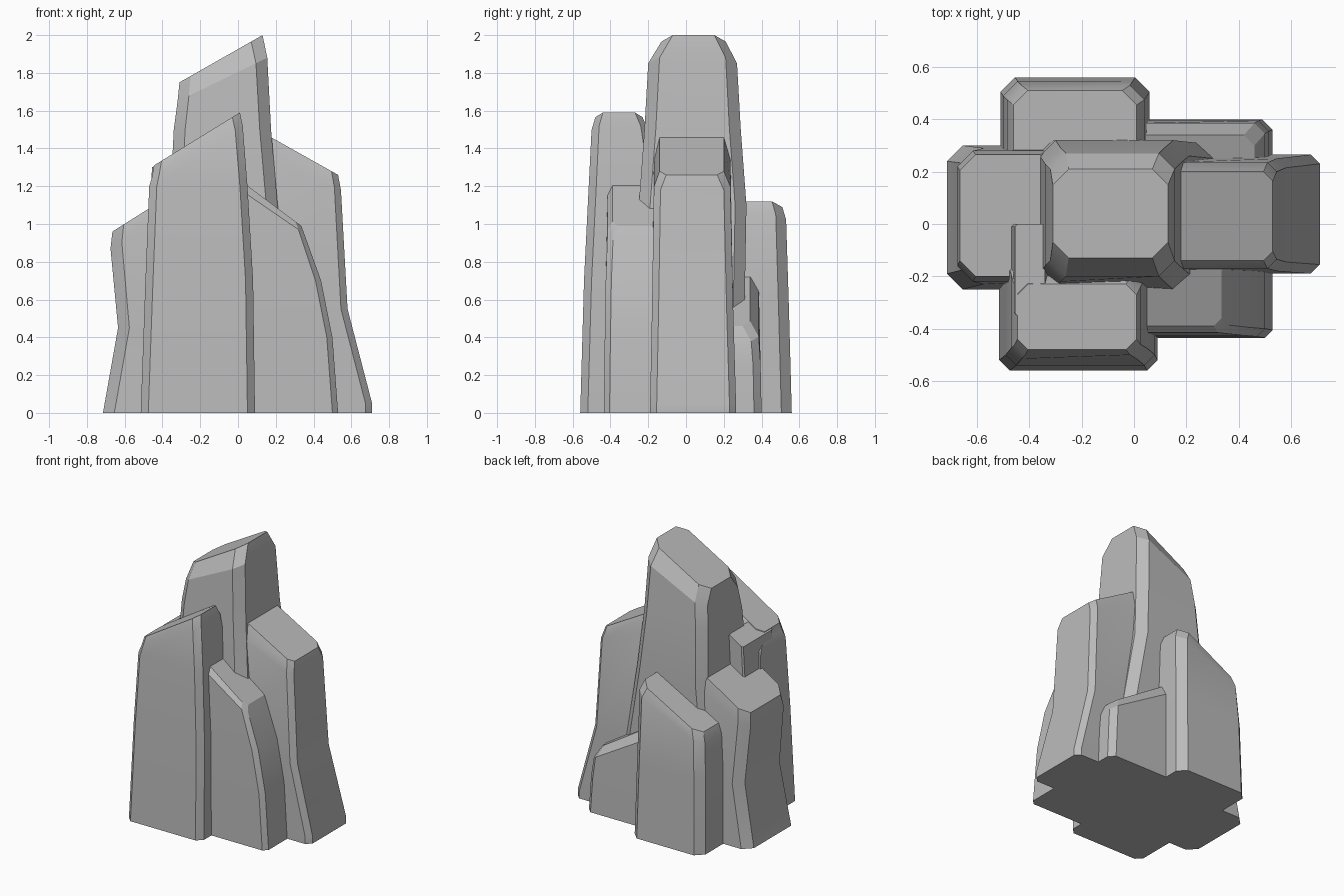
import bpy
import bmesh
import math

cube = bpy.data.objects.get("Cube")
if cube:
    bpy.data.objects.remove(cube, do_unlink=True)

stone = bpy.data.materials.new("grey_stone")
stone.use_nodes = True
colour = (0.5, 0.5, 0.5, 1)
stone.diffuse_color = colour
stone.node_tree.nodes["Principled BSDF"].inputs["Base Color"].default_value = colour


def ring_points(z_left, z_right, x0, x1, y0, y1, cut):
    """Rectangle with cut corners, tilted from its left edge to its right edge."""
    outline = [(x0 + cut, y0), (x1 - cut, y0), (x1, y0 + cut), (x1, y1 - cut),
               (x1 - cut, y1), (x0 + cut, y1), (x0, y1 - cut), (x0, y0 + cut)]
    slope = (z_right - z_left) / (x1 - x0)
    return [(x, y, z_left + slope * (x - x0)) for x, y in outline]


def column(name, cut, *rings):
    """Loft a faceted stone column through a stack of rings."""
    bm = bmesh.new()
    loops = [[bm.verts.new(p) for p in ring_points(*ring, cut)] for ring in rings]
    for low, high in zip(loops, loops[1:]):
        for i in range(len(low)):
            j = (i + 1) % len(low)
            bm.faces.new((low[i], low[j], high[j], high[i]))
    bm.faces.new(loops[0][::-1])
    bm.faces.new(loops[-1])
    bmesh.ops.recalc_face_normals(bm, faces=bm.faces)
    mesh = bpy.data.meshes.new(name)
    bm.to_mesh(mesh)
    bm.free()
    mesh.materials.append(stone)
    obj = bpy.data.objects.new(name, mesh)
    bpy.context.collection.objects.link(obj)
    bpy.ops.object.select_all(action="DESELECT")
    obj.select_set(True)
    bpy.context.view_layer.objects.active = obj
    bpy.ops.object.shade_smooth_by_angle(angle=math.radians(25))
    return obj


# Each ring: height at left edge, height at right edge, x range, y range
# Tall central spire
column("central_spire", 0.06,
       (0, 0, -.45, .4, -.3, .3),
       (1.1, 1.1, -.36, .21, -.25, .32),
       (1.5, 1.5, -.34, .175, -.22, .29),
       (1.65, 1.88, -.32, .155, -.2, .27),
       (1.75, 2, -.31, .13, -.13, .21))

# Tall slab in front, with a shard behind its outer corner
column("front_slab", 0.04,
       (0, 0, -.515, .09, -.56, -.1),
       (.7, .7, -.49, .08, -.54, -.1),
       (1.2, 1.2, -.47, .05, -.515, -.15),
       (1.25, 1.52, -.455, .025, -.5, -.2),
       (1.31, 1.59, -.445, .01, -.48, -.23))
column("slab_shard", 0.01,
       (1.04, 1.1, -.47, -.3, -.35, 0),
       (1.3, 1.37, -.455, -.34, -.35, 0))

# Lower column at the front, leaning inward
column("front_low_column", 0.03,
       (0, 0, 0, .53, -.435, -.1),
       (.4, .4, 0, .5, -.43, -.1),
       (.7, .7, 0, .44, -.425, -.1),
       (1.19, .95, 0, .35, -.415, -.13),
       (1.24, .99, 0, .335, -.39, -.15))

# Side column with a flared foot
column("left_column", 0.035,
       (0, 0, .1, .71, -.19, .265),
       (.05, .05, .1, .71, -.19, .265),
       (.55, .55, .1, .58, -.18, .25),
       (1.38, 1.18, .1, .545, -.17, .235),
       (1.49, 1.26, .12, .53, -.14, .2))

# Short, pinched column on the opposite side
column("right_column", 0.06,
       (0, 0, -.715, -.2, -.25, .3),
       (.45, .45, -.635, -.2, -.23, .29),
       (.87, 1.1, -.675, -.25, -.22, .28),
       (.96, 1.19, -.665, -.3, -.2, .265))

# Pair of columns at the back
column("back_column", 0.055,
       (0, 0, -.51, .06, .1, .56),
       (.55, .55, -.5, .05, .1, .545),
       (.79, 1.05, -.485, .04, .1, .53),
       (.86, 1.12, -.46, .01, .1, .51))
column("back_low_column", 0.04,
       (0, 0, -.05, .53, .1, .4),
       (.25, .25, -.05, .515, .1, .395),
       (.7, .38, -.05, .5, .1, .385),
       (.78, .46, -.05, .46, .1, .34))
